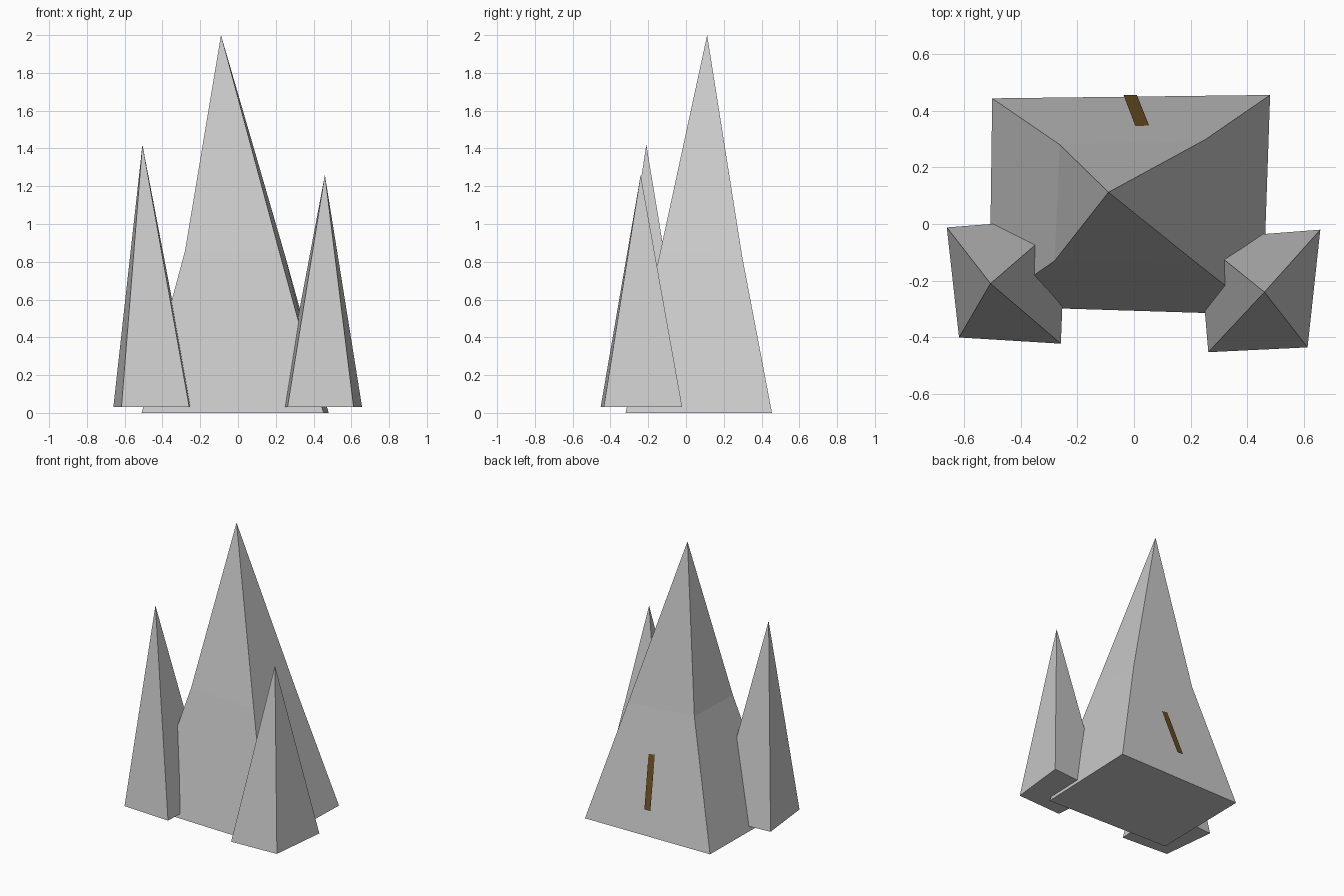
import bpy, bmesh

if "Cube" in bpy.data.objects:
    bpy.data.objects.remove(bpy.data.objects["Cube"])


def spire(name, rings, apex):
    """Four-sided capped spire: bottom-up rings of corners closing to an apex."""
    bm = bmesh.new()
    loops = [[bm.verts.new(p) for p in ring] for ring in rings]
    tip = bm.verts.new(apex)
    bm.faces.new(loops[0][::-1])
    for low, high in zip(loops, loops[1:]):
        for i in range(4):
            j = (i + 1) % 4
            bm.faces.new((low[i], low[j], high[j], high[i]))
    for i in range(4):
        bm.faces.new((loops[-1][i], loops[-1][(i + 1) % 4], tip))
    bmesh.ops.recalc_face_normals(bm, faces=bm.faces)
    return finish(name, bm)


def finish(name, bm):
    mesh = bpy.data.meshes.new(name)
    bm.to_mesh(mesh)
    bm.free()
    obj = bpy.data.objects.new(name, mesh)
    bpy.context.collection.objects.link(obj)
    return obj


def flat(corners, z):
    return [(x, y, z) for x, y in corners]


# Tall central rock with a bend part way up
base = flat([(-0.51, -0.29), (0.453, -0.32), (0.48, 0.455), (-0.5, 0.443)], 0)
middle = [(-0.28, -0.13, 0.86), (0.22, -0.137, 0.85),
          (0.25, 0.297, 0.83), (-0.262, 0.28, 0.86)]
spire("main_peak", [base, middle], (-0.09, 0.112, 2.0))

# Two smaller rocks at the front corners
spire("left_peak",
      [flat([(-0.617, -0.40), (-0.258, -0.422), (-0.24, 0.02), (-0.66, -0.012)], 0.03)],
      (-0.506, -0.21, 1.42))
spire("right_peak",
      [flat([(0.262, -0.452), (0.612, -0.435), (0.657, -0.02), (0.228, -0.053)], 0.03)],
      (0.46, -0.24, 1.26))

# Thin brown strip leaning out of the back slope
bm = bmesh.new()
bm.faces.new([bm.verts.new(p) for p in (
    (0.01, 0.455, 0.19), (-0.037, 0.455, 0.19),
    (0.005, 0.345, 0.54), (0.054, 0.345, 0.54))])
strip = finish("back_strip", bm)
brown = bpy.data.materials.new("brown")
brown.diffuse_color = (0.13, 0.07, 0.015, 1)
brown.use_nodes = True
brown.node_tree.nodes["Principled BSDF"].inputs["Base Color"].default_value = brown.diffuse_color
strip.data.materials.append(brown)
